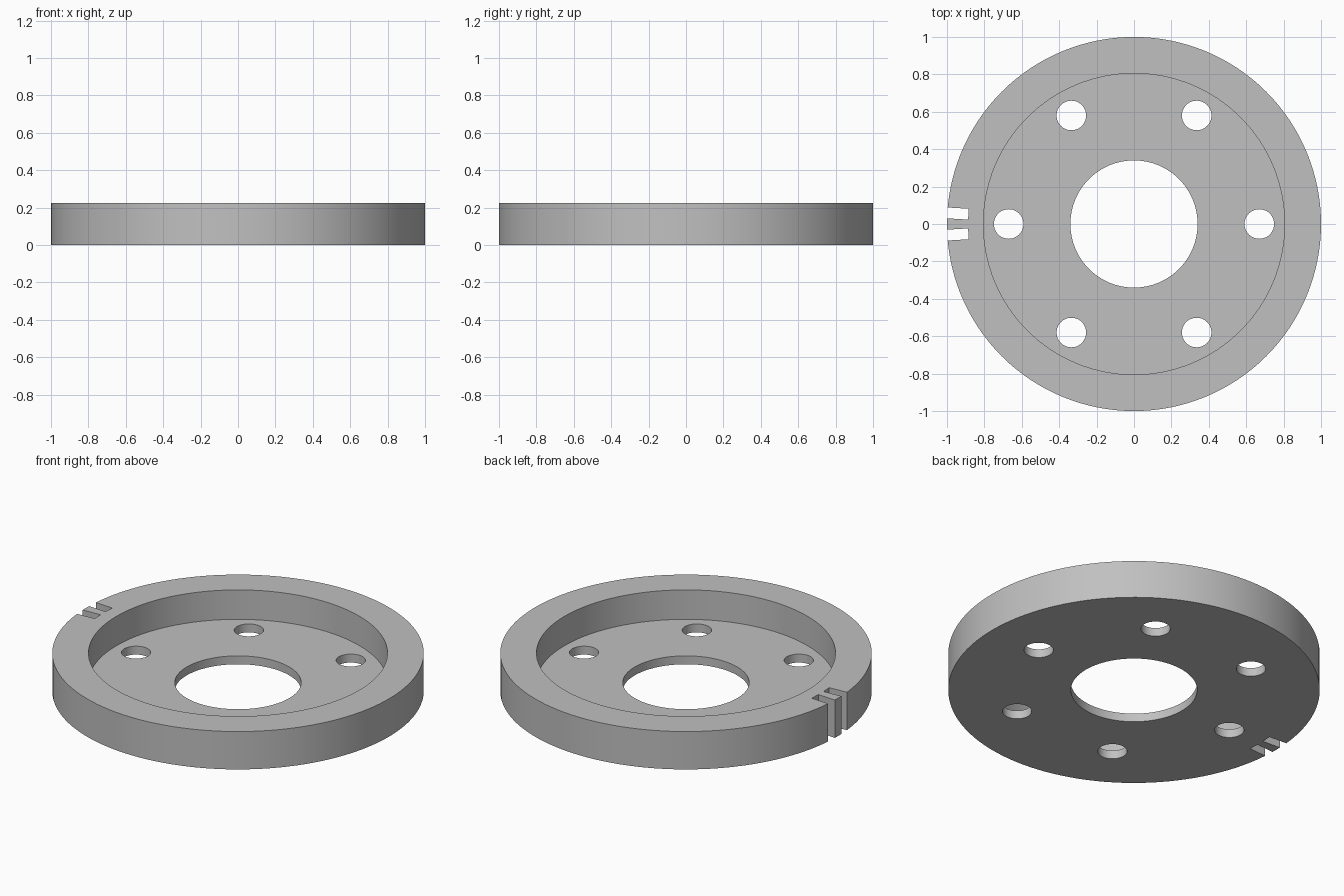
import bpy
import bmesh
from math import cos, sin, pi, radians
from mathutils import Matrix

cube = bpy.data.objects.get("Cube")
if cube:
    bpy.data.objects.remove(cube, do_unlink=True)

OUTER, RECESS, BORE = 1.0, 0.805, 0.34
HEIGHT, FLOOR = 0.225, 0.05
BOLT_CIRCLE, BOLT_RADIUS = 0.67, 0.079
SEGMENTS = 128

grey = bpy.data.materials.new("plain grey")
grey.use_nodes = True
colour = (0.53, 0.53, 0.53, 1)
grey.diffuse_color = colour
grey.node_tree.nodes["Principled BSDF"].inputs["Base Color"].default_value = colour


def make_object(name, bm):
    bmesh.ops.recalc_face_normals(bm, faces=bm.faces)
    mesh = bpy.data.meshes.new(name)
    bm.to_mesh(mesh)
    bm.free()
    mesh.materials.append(grey)
    obj = bpy.data.objects.new(name, mesh)
    bpy.context.collection.objects.link(obj)
    return obj


# Flanged disc: closed cross-section turned about the z axis
profile = [(BORE, 0), (OUTER, 0), (OUTER, HEIGHT),
           (RECESS, HEIGHT), (RECESS, FLOOR), (BORE, FLOOR)]
bm = bmesh.new()
rings = []
for i in range(SEGMENTS):
    a = 2 * pi * i / SEGMENTS
    rings.append([bm.verts.new((r * cos(a), r * sin(a), z)) for r, z in profile])
for i, ring in enumerate(rings):
    following = rings[(i + 1) % SEGMENTS]
    for j in range(len(profile)):
        k = (j + 1) % len(profile)
        bm.faces.new((ring[j], following[j], following[k], ring[k]))
disc = make_object("flanged_disc", bm)

# Cutters: six bolt holes and two radial rim slots
bm = bmesh.new()
for i in range(6):
    place = (Matrix.Rotation(i * pi / 3, 4, "Z")
             @ Matrix.Translation((BOLT_CIRCLE, 0, FLOOR / 2)))
    bmesh.ops.create_cone(bm, cap_ends=True, segments=48, radius1=BOLT_RADIUS,
                          radius2=BOLT_RADIUS, depth=0.2, matrix=place)
for angle in (-3.4, 3.4):
    place = (Matrix.Rotation(pi + radians(angle), 4, "Z")
             @ Matrix.Translation((0.987, 0, HEIGHT / 2))
             @ Matrix.Diagonal((0.2, 0.058, 0.5, 1)))
    bmesh.ops.create_cube(bm, size=1, matrix=place)
cutter = make_object("hole_and_slot_cutter", bm)
cutter.hide_render = True

# Cut, then smooth the round walls while keeping the rims sharp
cut = disc.modifiers.new("cut", "BOOLEAN")
cut.operation = "DIFFERENCE"
cut.solver = "EXACT"
cut.object = cutter
bpy.ops.object.select_all(action="DESELECT")
disc.select_set(True)
bpy.context.view_layer.objects.active = disc
bpy.ops.object.modifier_apply(modifier=cut.name)
bpy.data.objects.remove(cutter, do_unlink=True)
bpy.ops.object.shade_smooth_by_angle(angle=radians(30))
